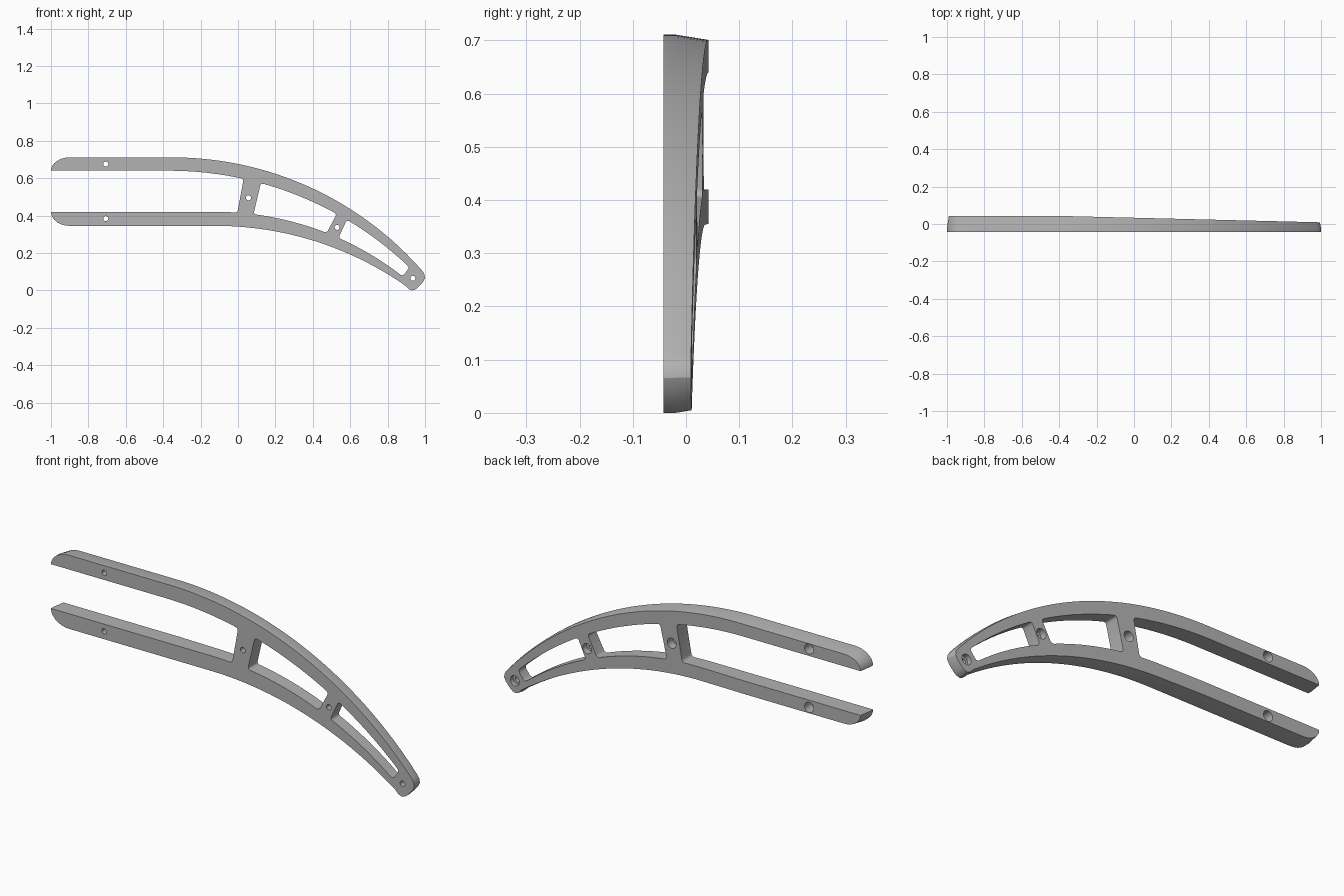
import bpy, bmesh, math
from mathutils import Vector

cube = bpy.data.objects.get("Cube")
if cube:
    bpy.data.objects.remove(cube)

FRONT, BACK, DRAFT = -0.042, 0.042, 0.01

grey = bpy.data.materials.new("satin_grey")
grey.use_nodes = True
grey.diffuse_color = (0.45, 0.45, 0.45, 1)
grey.node_tree.nodes["Principled BSDF"].inputs["Base Color"].default_value = (0.45, 0.45, 0.45, 1)


def arc(x0, top, radius, a, b):
    """Points from x=a to x=b on an arc that starts level at (x0, top)."""
    n = max(2, round(abs(b - a) / 0.04))
    xs = [a + (b - a) * i / n for i in range(n + 1)]
    return [(x, top - radius + math.sqrt(radius ** 2 - max(0, x - x0) ** 2)) for x in xs]


def upper_inner(a, b):
    return arc(-0.37, 0.64, 1.86, a, b)


def lower_inner(a, b):
    return arc(-0.12, 0.42, 1.622, a, b)


def inset(points, amount):
    """Move a clockwise outline inwards."""
    result = []
    for i, p in enumerate(points):
        before = (Vector(p) - Vector(points[i - 1])).normalized()
        after = (Vector(points[(i + 1) % len(points)]) - Vector(p)).normalized()
        d = (before + after).normalized()
        result.append((p[0] + d.y * amount, p[1] - d.x * amount))
    return result


def loft(name, rings, fillet=0):
    """Solid through (outline, y) rings, with optional rounded corners."""
    bm = bmesh.new()
    loops = [[bm.verts.new((x, y, z)) for x, z in pts] for pts, y in rings]
    n = len(loops[0])
    for low, high in zip(loops, loops[1:]):
        for i in range(n):
            j = (i + 1) % n
            bm.faces.new((low[i], low[j], high[j], high[i]))
    bm.faces.new(loops[0])
    bm.faces.new(loops[-1])
    bmesh.ops.recalc_face_normals(bm, faces=bm.faces)
    if fillet:
        corners = [e for e in bm.edges
                   if abs(e.verts[0].co.y - e.verts[1].co.y) > 0.1 and e.calc_face_angle() > 0.5]
        bmesh.ops.bevel(bm, geom=corners, offset=fillet, segments=4, profile=0.5, affect='EDGES')
    mesh = bpy.data.meshes.new(name)
    bm.to_mesh(mesh)
    bm.free()
    mesh.materials.append(grey)
    obj = bpy.data.objects.new(name, mesh)
    bpy.context.collection.objects.link(obj)
    return obj


def cut(body, cutter):
    cutter.hide_render = True
    mod = body.modifiers.new("cut", 'BOOLEAN')
    mod.operation, mod.solver, mod.object = 'DIFFERENCE', 'EXACT', cutter
    bpy.context.view_layer.objects.active = body
    bpy.ops.object.modifier_apply(modifier=mod.name)
    bpy.data.objects.remove(cutter)


def cylinder(name, x, z, radius, y0, y1):
    circle = [(x + radius * math.cos(t * math.tau / 32), z + radius * math.sin(t * math.tau / 32))
              for t in range(32)]
    return loft(name, [(circle, y0), (circle, y1)])


# Rounded ends of the two arms
ends = [(math.sin(t * math.pi / 16), math.cos(t * math.pi / 16)) for t in range(9)]
upper_end = [(-0.9 - 0.1 * c, 0.64 + 0.071 * s) for s, c in ends]
lower_end = [(-0.9 - 0.1 * c, 0.42 - 0.075 * s) for s, c in reversed(ends)]

# Outer silhouette, clockwise, with the blunt tip
tip = [(0.989, 0.1), (0.998, 0.083), (0.999, 0.066), (0.989, 0.045),
       (0.962, 0.015), (0.948, 0.005), (0.93, 0.0), (0.912, 0.007)]
outline = (upper_end + arc(-0.35, 0.711, 1.774, -0.35, 0.975) + tip
           + arc(-0.12, 0.345, 1.77, 0.895, -0.12) + lower_end)
body = loft("curved_bracket", [(outline, FRONT), (outline, -0.02), (inset(outline, DRAFT), BACK)])

# Open slot between the arms and the two windows
slot = [(-1.1, 0.64)] + upper_inner(-0.37, 0.03) + lower_inner(-0.003, -0.12) + [(-1.1, 0.42)]
window = upper_inner(0.122, 0.528) + lower_inner(0.474, 0.083)
tip_window = upper_inner(0.582, 0.917) + lower_inner(0.88, 0.537)
for name, shape in (("slot", slot), ("window", window), ("tip_window", tip_window)):
    cut(body, loft(name, [(shape, -0.2), (shape, 0.2)], 0.014))

# Screw holes with counterbores from the back
for x, z in ((-0.707, 0.675), (-0.707, 0.384), (0.056, 0.495), (0.53, 0.337), (0.935, 0.065)):
    cut(body, cylinder("screw_hole", x, z, 0.0135, -0.2, 0.2))
    cut(body, cylinder("counterbore", x, z, 0.025, -0.012, 0.2))

# Back face thins towards the tip
wedge = loft("taper", [([(-0.35, -0.1), (1.2, -0.1), (1.2, 0.9), (-0.35, 0.9)], BACK),
                       ([(-0.35, -0.1), (1.2, -0.1), (1.2, 0.9), (-0.35, 0.9)], 0.2)])
for v in wedge.data.vertices:
    if v.co.x > 1 and v.co.y < 0.1:
        v.co.y = 0.004
cut(body, wedge)

# Smooth curved walls, crisp edges
bpy.ops.object.select_all(action='DESELECT')
body.select_set(True)
bpy.context.view_layer.objects.active = body
bpy.ops.object.shade_smooth_by_angle(angle=math.radians(25))
